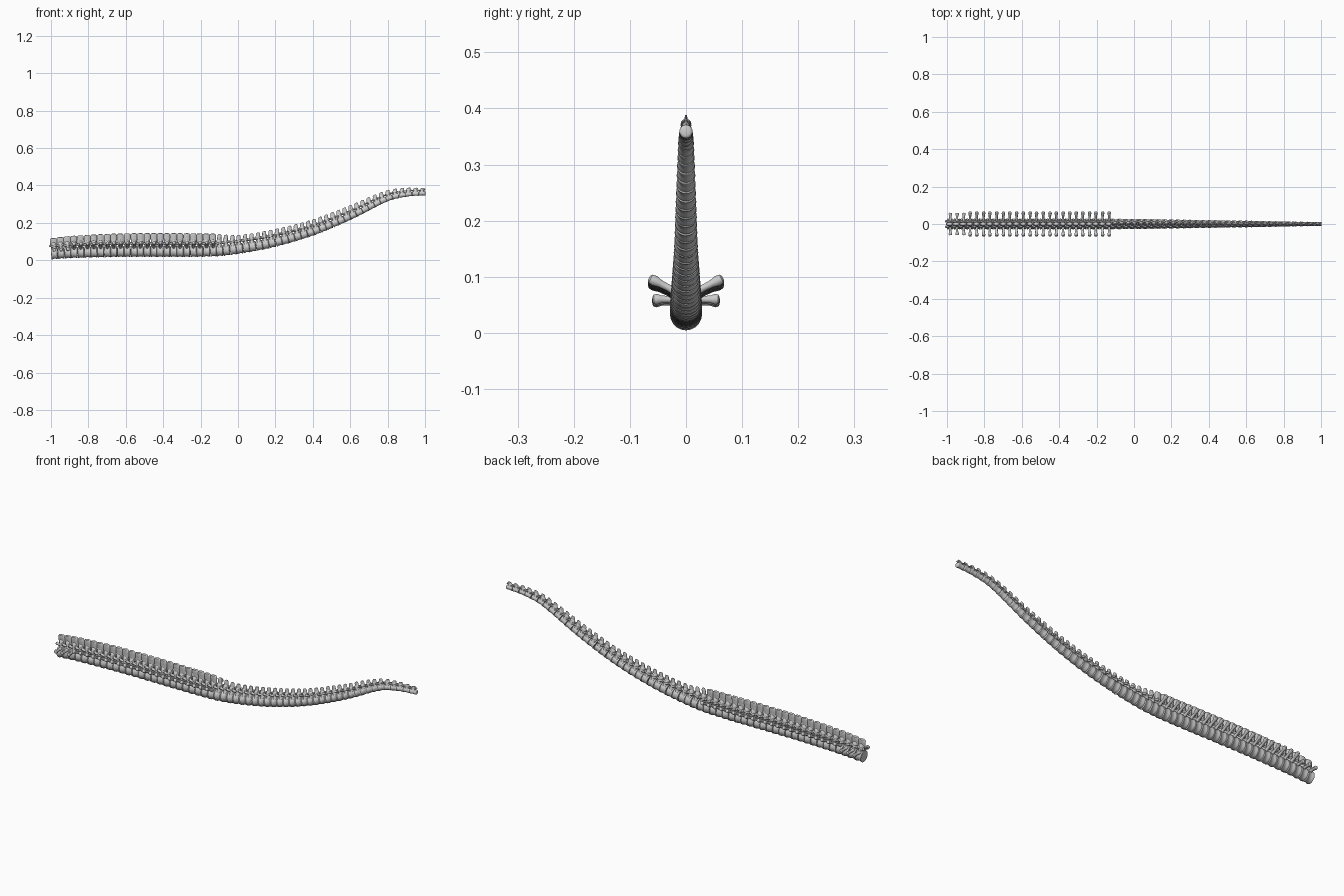
import bpy, bmesh, math
from mathutils import Vector, Matrix

if "Cube" in bpy.data.objects:
    bpy.data.objects.remove(bpy.data.objects["Cube"])

COUNT, SACRAL, TRUNK = 58, 3, 25
# x, centrum centre z, centrum radius, spine height above centre
PATH = [(-1.0, .034, .030, .083), (-.88, .041, .030, .090), (-.6, .047, .030, .097),
        (-.15, .049, .030, .094), (0, .062, .029, .073), (.2, .098, .026, .068),
        (.4, .154, .022, .062), (.6, .235, .019, .055), (.8, .330, .015, .043),
        (.9, .352, .013, .035), (1.0, .359, .012, .027)]


def sample(x, k):
    """Smooth (Hermite) interpolation of column k along the path."""
    i = max(0, min(len(PATH) - 2, sum(p[0] <= x for p in PATH) - 1))

    def slope(j):
        a, b = PATH[max(j - 1, 0)], PATH[min(j + 1, len(PATH) - 1)]
        return (b[k] - a[k]) / (b[0] - a[0])
    p, q = PATH[i], PATH[i + 1]
    h = q[0] - p[0]
    t = (x - p[0]) / h
    return ((2*t**3 - 3*t**2 + 1) * p[k] + (t**3 - 2*t**2 + t) * h * slope(i)
            + (3*t**2 - 2*t**3) * q[k] + (t**3 - t**2) * h * slope(i + 1))


def loft(bm, m, sections, u, v, sides=14):
    """Skin elliptical rings; each section is (centre, u radius, v radius)."""
    rings = []
    for c, a, b in sections:
        rings.append([bm.verts.new(m @ (Vector(c)
                      + Vector(u) * a * math.cos(2 * math.pi * i / sides)
                      + Vector(v) * b * math.sin(2 * math.pi * i / sides)))
                      for i in range(sides)])
    for r, s in zip(rings, rings[1:]):
        for i in range(sides):
            j = (i + 1) % sides
            bm.faces.new((r[i], r[j], s[j], s[i]))
    bm.faces.new(rings[0][::-1])
    bm.faces.new(rings[-1])


def rod(bm, m, points, radii, sides=10):
    """Knobbed bone running through the points."""
    d = (Vector(points[-1]) - Vector(points[0])).normalized()
    u = d.orthogonal().normalized()
    loft(bm, m, [(p, r, r) for p, r in zip(points, radii)], u, d.cross(u), sides)


def finish(bm, name):
    bmesh.ops.recalc_face_normals(bm, faces=bm.faces)
    me = bpy.data.meshes.new(name)
    bm.to_mesh(me)
    bm.free()
    ob = bpy.data.objects.new(name, me)
    bpy.context.collection.objects.link(ob)
    bpy.context.view_layer.objects.active = ob
    ob.select_set(True)
    bpy.ops.object.shade_smooth_by_angle(angle=math.radians(45))
    ob.select_set(False)


names = ["vertebra_bodies", "neural_arches", "neural_spines",
         "articular_processes", "transverse_processes"]
body, arch, spine, artic, trans = (bmesh.new() for _ in names)

# Place vertebrae at equal arc length along the path
xs = [-1 + i * .002 for i in range(1001)]
arc = [0]
for a, b in zip(xs, xs[1:]):
    arc.append(arc[-1] + math.hypot(b - a, sample(b, 1) - sample(a, 1)))
pitch = arc[-1] / COUNT
X, Y, Z = (1, 0, 0), (0, 1, 0), (0, 0, 1)

for n in range(COUNT):
    x = next(xx for xx, s in zip(xs, arc) if s >= (n + .5) * pitch)
    z, r, h = (sample(x, k) for k in (1, 2, 3))
    tilt = math.atan2(sample(x + .004, 1) - sample(x - .004, 1), .008)
    m = Matrix.Translation((x, 0, z)) @ Matrix.Rotation(-tilt, 4, 'Y')
    L = pitch * .49

    # Spool-shaped body with flared rims and dished ends
    profile = [(-.8, .55), (-.98, .85), (-.92, .98), (-.7, 1), (-.3, .89), (.1, .87),
               (.6, .95), (.85, 1), (1, .9), (1.08, .6)]
    loft(body, m, [((t * L, 0, 0), s * r * .96, s * r) for t, s in profile], Y, Z, 20)

    # Arch over the canal
    top = min(h * .62, r * 1.75)
    loft(arch, m, [((0, 0, r * .6), L * .85, r * .7), ((0, 0, r), L * .7, r * .52),
                   ((0, 0, top), L * .8, r * .45), ((0, 0, top + r * .3), L * .6, r * .2)], X, Y)

    # Spine blade, broad in the trunk, leaning and narrow along the tail
    if n < TRUNK:
        w = L * (1.15 if n < SACRAL else 1.02)
        secs = [(r, .8, .010), (h * .55, .9, .007), (h * .78, 1, .006),
                (h * .92, .98, .009), (h * .98, .75, .008), (h, .4, .004)]
        loft(spine, m, [((0, 0, q), w * a, b) for q, a, b in secs], X, Y)
    else:
        secs = [(r * .9, 0, .75, .3), (h * .7, .1, .65, .2), (h * .9, .25, .62, .18),
                (h * .98, .3, .45, .15), (h, .32, .2, .08)]
        loft(spine, m, [((d * L, 0, q), L * a, r * b) for q, d, a, b in secs], X, Y)

    for side in (-1, 1):
        # Paired joint processes reaching to the neighbouring vertebra
        y, q = side * r * .5, r * 1.25
        rod(artic, m, [(-L * .2, y * .8, q), (-L * .8, y, q + r * .12),
                       (-L * 1.2, y * 1.05, q + r * .22), (-L * 1.4, y, q + r * .25)],
            [r * .2, r * .2, r * .24, r * .1])
        rod(artic, m, [(L * .2, y * .6, q + r * .1), (L * .8, y * .7, q + r * .3),
                       (L * 1.1, y * .7, q + r * .32)], [r * .2, r * .22, r * .1])
        # Side processes with knobbed tips
        if n < TRUNK:
            if n < SACRAL:
                a, b = Vector((0, .014 * side, .020)), Vector((.002, .060 * side, .020))
            else:
                a, b = Vector((0, .010 * side, .020)), Vector((.001, .066 * side, .048))
            rod(trans, m, [a.lerp(b, t) for t in (0, .4, .65, .82, .95, 1)],
                [.009, .0062, .007, .0098, .0085, .004], 12)

for bm, name in zip((body, arch, spine, artic, trans), names):
    finish(bm, name)
